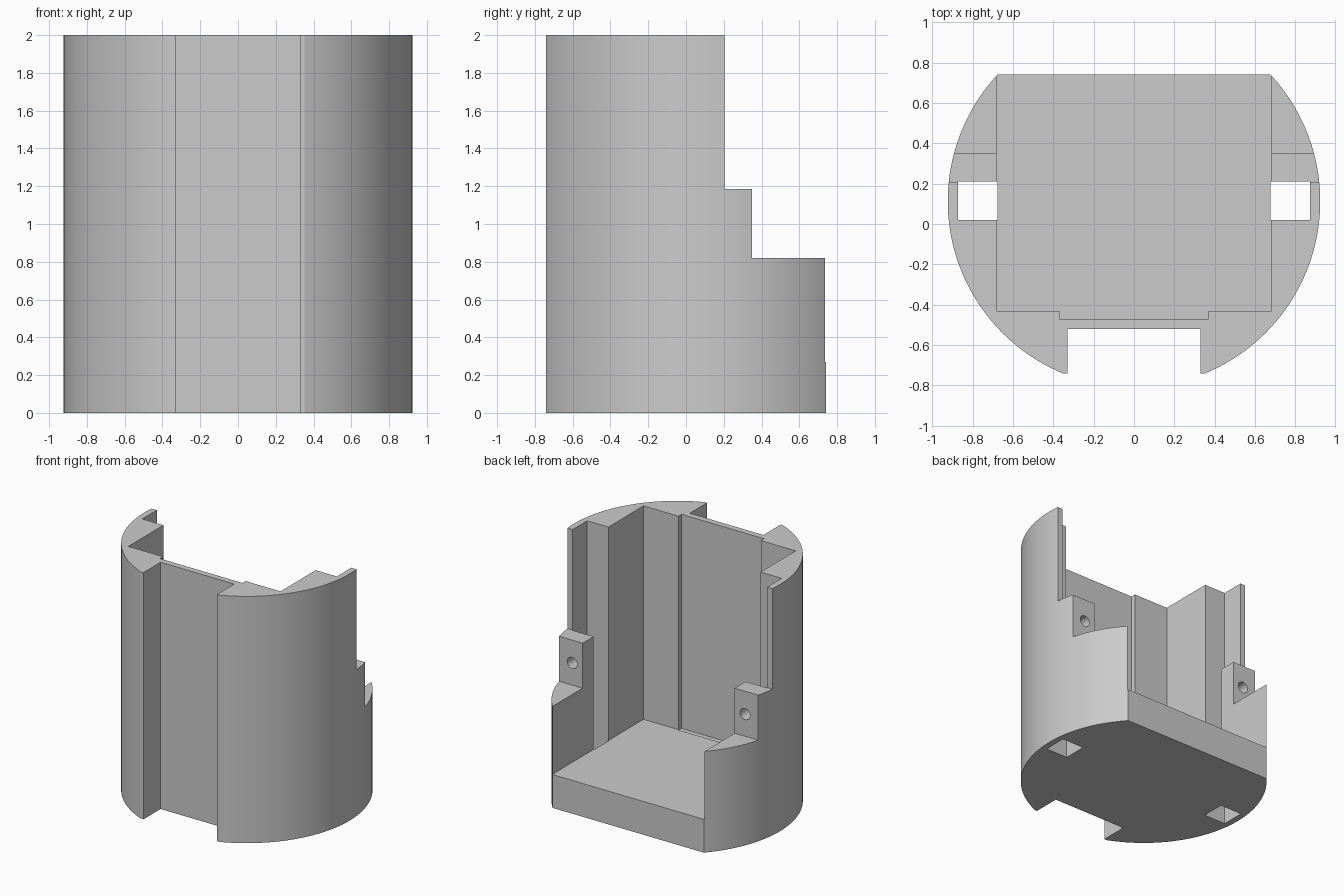
import bpy, bmesh, math
from mathutils import Matrix, Vector

old = bpy.data.objects.get("Cube")
if old:
    bpy.data.objects.remove(old, do_unlink=True)

grey = bpy.data.materials.new("plain grey")
grey.use_nodes = True
colour = (0.6, 0.6, 0.6, 1)
grey.diffuse_color = colour
grey.node_tree.nodes["Principled BSDF"].inputs["Base Color"].default_value = colour

RADIUS, CENTRE_Y, HALF_Y, HEIGHT = 0.923, 0.113, 0.74, 2.0
FLOOR = 0.27


def make_object(name, bm):
    bmesh.ops.recalc_face_normals(bm, faces=bm.faces[:])
    mesh = bpy.data.meshes.new(name)
    bm.to_mesh(mesh)
    bm.free()
    mesh.materials.append(grey)
    ob = bpy.data.objects.new(name, mesh)
    bpy.context.collection.objects.link(ob)
    return ob


def box(name, x, y, z):
    bm = bmesh.new()
    bmesh.ops.create_cube(bm, size=1)
    for v in bm.verts:
        v.co = Vector([(a + b) / 2 + c * (b - a) for c, (a, b) in zip(v.co, (x, y, z))])
    return make_object(name, bm)


def screw_bore(name, x):
    bm = bmesh.new()
    turn = Matrix.Translation((x, 0.3, 1.0)) @ Matrix.Rotation(math.pi / 2, 4, "X")
    bmesh.ops.create_cone(bm, cap_ends=True, segments=32, radius1=0.045,
                          radius2=0.045, depth=0.3, matrix=turn)
    return make_object(name, bm)


# Round shell, cut flat at the front and back
def arc(start, end, steps=64):
    return [(RADIUS * math.cos(start + (end - start) * i / steps),
             CENTRE_Y + RADIUS * math.sin(start + (end - start) * i / steps))
            for i in range(steps + 1)]


low = math.asin((-HALF_Y - CENTRE_Y) / RADIUS)
high = math.asin((HALF_Y - CENTRE_Y) / RADIUS)
outline = arc(low, high) + arc(math.pi - high, math.pi - low)
bm = bmesh.new()
base = bm.faces.new([bm.verts.new((x, y, 0)) for x, y in outline])
top = bmesh.ops.extrude_face_region(bm, geom=[base])["geom"]
bmesh.ops.translate(bm, vec=(0, 0, HEIGHT),
                    verts=[g for g in top if isinstance(g, bmesh.types.BMVert)])
shell = make_object("housing_shell", bm)

# Cavity, front channel, panel groove and stepped back
through = (-0.2, 2.2)
cutters = [
    box("cavity_cutter", (-0.682, 0.682), (-0.43, 1), (FLOOR, 2.2)),
    box("front_channel_cutter", (-0.33, 0.33), (-1, -0.52), through),
    box("panel_groove_cutter", (-0.37, 0.37), (-0.47, -0.425), (FLOOR - 0.005, 2.2)),
    box("back_step_cutter", (-1.2, 1.2), (0.35, 1.2), (0.82, 2.3)),
    box("upper_step_cutter", (-1.3, 1.3), (0.205, 1.3), (1.185, 2.4)),
]
# Side slots and screw bores
for side, s in (("left", 1), ("right", -1)):
    xs = sorted((s * 0.677, s * 0.872))
    cutters.append(box(side + "_slot_cutter", xs, (0.02, 0.21), through))
    cutters.append(screw_bore(side + "_screw_cutter", s * 0.775))

bpy.context.view_layer.objects.active = shell
for cutter in cutters:
    cutter.hide_render = True
    mod = shell.modifiers.new(cutter.name, "BOOLEAN")
    mod.operation = "DIFFERENCE"
    mod.solver = "EXACT"
    mod.object = cutter
    bpy.ops.object.modifier_apply(modifier=mod.name)
    bpy.data.objects.remove(cutter, do_unlink=True)

# Smooth curves with crisp edges
bpy.ops.object.select_all(action="DESELECT")
shell.select_set(True)
bpy.ops.object.shade_smooth_by_angle(angle=math.radians(20))
